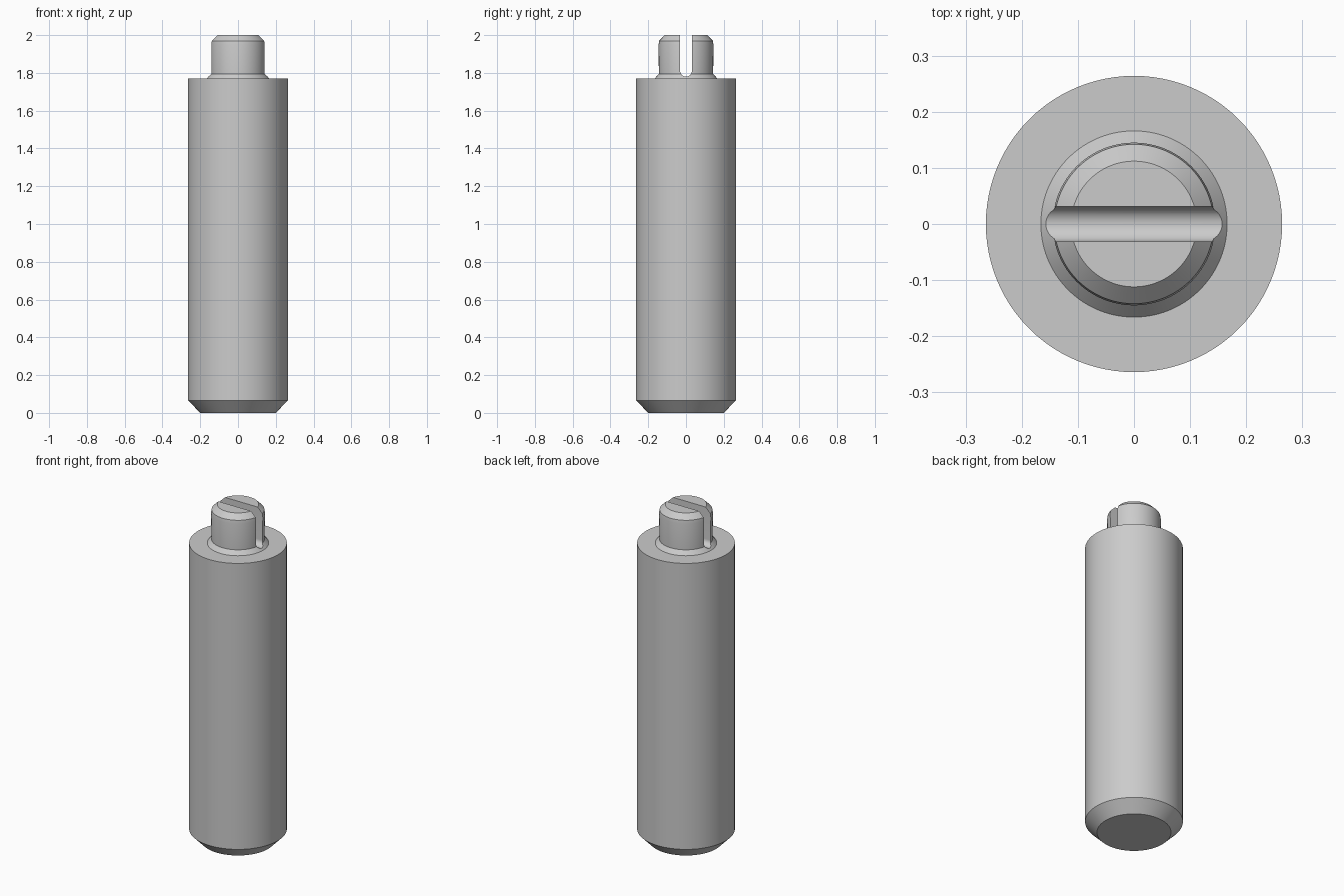
import bpy, bmesh, math
from mathutils import Matrix

cube = bpy.data.objects.get("Cube")
if cube:
    bpy.data.objects.remove(cube, do_unlink=True)

SEGMENTS = 96

# Plain grey metal
grey = bpy.data.materials.new("grey_metal")
grey.use_nodes = True
colour = (0.6, 0.6, 0.6, 1)
grey.diffuse_color = colour
grey.node_tree.nodes["Principled BSDF"].inputs["Base Color"].default_value = colour


def make_object(name, bm):
    bmesh.ops.recalc_face_normals(bm, faces=bm.faces)
    mesh = bpy.data.meshes.new(name)
    bm.to_mesh(mesh)
    bm.free()
    mesh.materials.append(grey)
    obj = bpy.data.objects.new(name, mesh)
    bpy.context.collection.objects.link(obj)
    return obj


def lathe(name, profile):
    """Closed solid of revolution from (radius, height) points."""
    bm = bmesh.new()
    rings = []
    for r, z in profile:
        ring = bmesh.ops.create_circle(bm, segments=SEGMENTS, radius=r,
                                       matrix=Matrix.Translation((0, 0, z)))
        rings.append(ring["verts"])
    for low, high in zip(rings, rings[1:]):
        for i in range(SEGMENTS):
            j = (i + 1) % SEGMENTS
            bm.faces.new((low[i], low[j], high[j], high[i]))
    bm.faces.new(rings[0])
    bm.faces.new(rings[-1])
    return make_object(name, bm)


def slot_cutter(half_width, bottom, top, half_length):
    """Round-bottomed bar running along x."""
    bm = bmesh.new()
    steps = 24
    centre = bottom + half_width
    outline = [(half_width, top), (-half_width, top)]
    for i in range(steps + 1):
        a = math.pi + math.pi * i / steps
        outline.append((half_width * math.cos(a), centre + half_width * math.sin(a)))
    face = bm.faces.new([bm.verts.new((-half_length, y, z)) for y, z in outline])
    moved = bmesh.ops.extrude_face_region(bm, geom=[face])["geom"]
    verts = [v for v in moved if isinstance(v, bmesh.types.BMVert)]
    bmesh.ops.translate(bm, verts=verts, vec=(2 * half_length, 0, 0))
    return make_object("slot_cutter", bm)


# Pin: chamfered foot, long body, flared neck and chamfered tip
pin = lathe("pin_body", [
    (0.2, 0), (0.264, 0.066), (0.264, 1.77), (0.166, 1.77),
    (0.144, 1.795), (0.145, 1.95), (0.142, 1.97), (0.112, 2),
])

# Slot across the tip
cutter = slot_cutter(0.031, 1.78, 2.1, 0.22)
cutter.hide_render = True
cut = pin.modifiers.new("slot", "BOOLEAN")
cut.operation = "DIFFERENCE"
cut.solver = "EXACT"
cut.object = cutter

bpy.context.view_layer.objects.active = pin
for obj in bpy.context.selected_objects:
    obj.select_set(False)
pin.select_set(True)
bpy.ops.object.modifier_apply(modifier=cut.name)
bpy.data.objects.remove(cutter, do_unlink=True)
bpy.ops.object.shade_smooth_by_angle(angle=math.radians(20))
